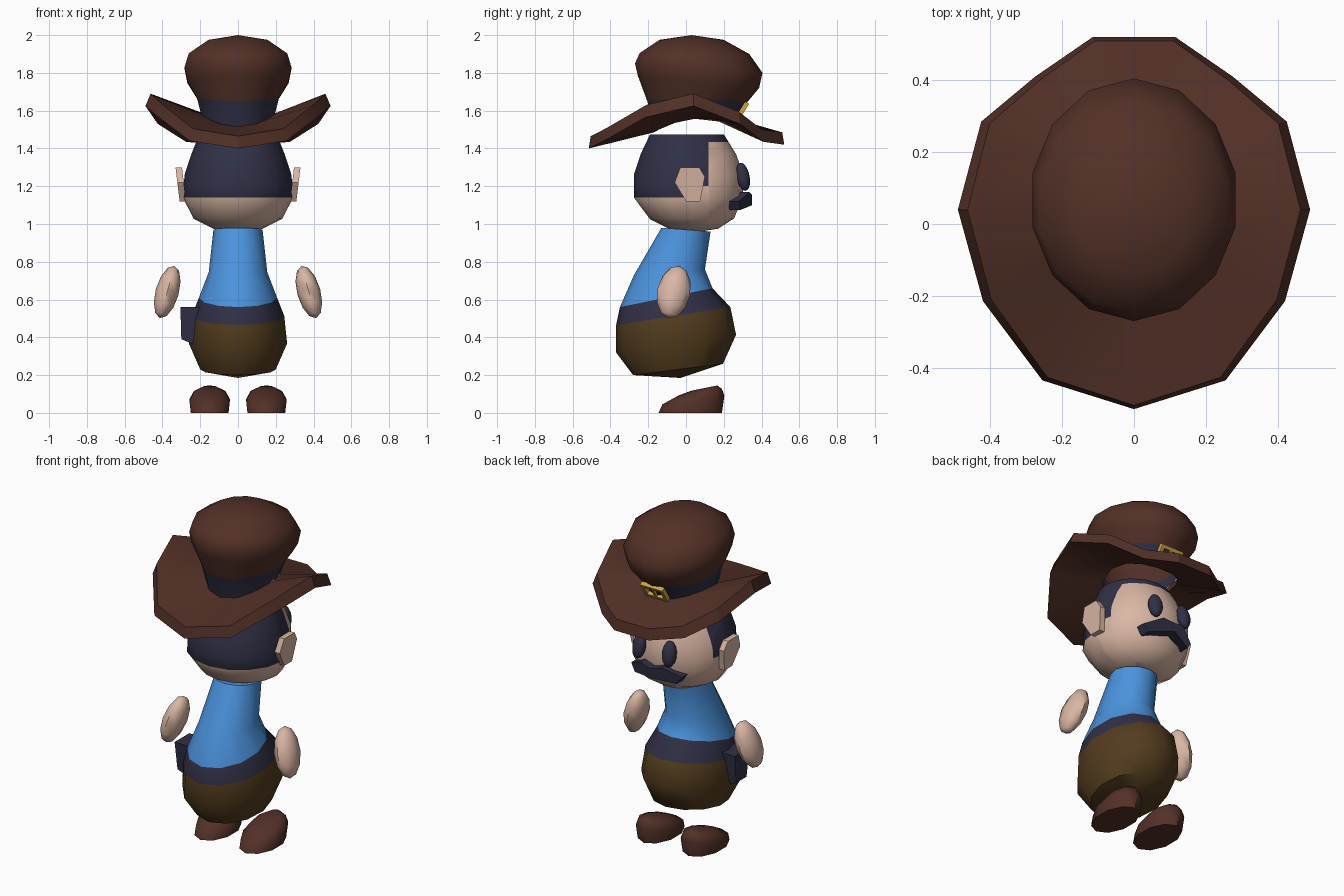
import bpy, bmesh, math
from mathutils import Vector, Matrix

if "Cube" in bpy.data.objects:
    bpy.data.objects.remove(bpy.data.objects["Cube"])

def material(name, color):
    m = bpy.data.materials.new(name)
    m.diffuse_color = (*color, 1)
    m.use_nodes = True
    m.node_tree.nodes["Principled BSDF"].inputs["Base Color"].default_value = m.diffuse_color
    return m

BROWN = material("leather brown", (0.085, 0.030, 0.020))
NAVY = material("dark navy", (0.030, 0.030, 0.062))
SKIN = material("skin", (0.70, 0.47, 0.37))
BLUE = material("shirt blue", (0.07, 0.29, 0.72))
OLIVE = material("trouser brown", (0.085, 0.045, 0.013))
GOLD = material("buckle gold", (0.62, 0.38, 0.06))

def finish(bm, name, mats, smooth=True, rule=None, angle=35):
    bmesh.ops.recalc_face_normals(bm, faces=bm.faces[:])
    if rule:
        for f in bm.faces:
            f.material_index = rule(f)
    me = bpy.data.meshes.new(name)
    bm.to_mesh(me)
    bm.free()
    ob = bpy.data.objects.new(name, me)
    bpy.context.collection.objects.link(ob)
    for m in mats:
        me.materials.append(m)
    if smooth:
        bpy.ops.object.select_all(action='DESELECT')
        ob.select_set(True)
        bpy.context.view_layer.objects.active = ob
        bpy.ops.object.shade_smooth_by_angle(angle=math.radians(angle))
    return ob

def ring_point(ring, a):
    """Point on a tilted ellipse: back y/z, front y/z, half width, side rise."""
    yb, zb, yf, zf, hw = ring[:5]
    rise = ring[5] if len(ring) > 5 else 0
    t = (math.cos(a) + 1) / 2
    return Vector((hw * math.sin(a), yb + (yf - yb) * t,
                   zb + (zf - zb) * t + rise * math.sin(a) ** 2))

def bridge(bm, r0, r1, tag=0):
    n = len(r0)
    for i in range(n):
        j = (i + 1) % n
        bm.faces.new((r0[i], r0[j], r1[j], r1[i])).material_index = tag

def loft(rings, n=12, bottom=None, top=None, tags=None, dx=0):
    """bottom/top: None = open, 'cap' = flat, (y, z) = pole."""
    bm = bmesh.new()
    vs = [[bm.verts.new(ring_point(r, 2 * math.pi * i / n) + Vector((dx, 0, 0)))
           for i in range(n)] for r in rings]
    for k in range(len(vs) - 1):
        bridge(bm, vs[k], vs[k + 1], tags[k] if tags else 0)
    for end, ring, k in ((bottom, vs[0], 0), (top, vs[-1], -1)):
        tag = tags[k] if tags else 0
        if end == 'cap':
            bm.faces.new(ring).material_index = tag
        elif end:
            p = bm.verts.new((dx, *end))
            for i in range(n):
                bm.faces.new((ring[i], ring[(i + 1) % n], p)).material_index = tag
    return bm

def prism(front, back):
    """Solid between two matching outlines."""
    bm = bmesh.new()
    a = [bm.verts.new(p) for p in front]
    b = [bm.verts.new(p) for p in back]
    bm.faces.new(a)
    bm.faces.new(b)
    bridge(bm, a, b)
    return bm

def ellipsoid(name, loc, size, rot, mat, u=10, v=7):
    bm = bmesh.new()
    m = Matrix.Translation(loc)
    for axis, ang in rot:
        m = m @ Matrix.Rotation(ang, 4, axis)
    bmesh.ops.create_uvsphere(bm, u_segments=u, v_segments=v, radius=1,
                              matrix=m @ Matrix.Diagonal((*size, 1)))
    return finish(bm, name, [mat], angle=60)

# Body: trousers, belt and shirt in one lofted form
body = loft([(-.28, .20, .196, .26, .20), (-.37, .32, .265, .414, .26),
             (-.37, .465, .235, .56, .245), (-.35, .56, .14, .66, .207),
             (-.275, .73, .10, .76, .155), (-.13, .98, .13, .96, .13)],
            bottom=(-.03, .185), top='cap', tags=[0, 0, 1, 2, 2])
finish(body, "body", [OLIVE, NAVY, BLUE], angle=50)

# Head with hair area cut in along straight lines
head = loft([(-.09, .975, .17, .975, .13), (-.19, 1.025, .255, 1.03, .235),
             (-.276, 1.14, .30, 1.14, .292), (-.276, 1.26, .305, 1.26, .283),
             (-.24, 1.37, .265, 1.37, .247), (-.19, 1.475, .20, 1.475, .205)],
            n=16, bottom=(.04, .955), top='cap')
for co, no in (((0, 0, 1.2), (0, 0, 1)), ((0, 0, 1.435), (0, 0, 1)),
               ((0, .02, 0), (0, 1, 0)), ((0, .12, 0), (0, 1, 0))):
    bmesh.ops.bisect_plane(head, geom=head.verts[:] + head.edges[:] + head.faces[:],
                           plane_co=co, plane_no=no)

def hair(f):
    c = f.calc_center_median()
    return int(c.z > 1.435 or (c.z > 1.2 and c.y < .12) or (c.z > 1.14 and c.y < .02))
finish(head, "head", [SKIN, NAVY], rule=hair, angle=50)

# Hat crown with band
base = (-.17, 1.515, .27, 1.55, .20, .055)
crown = loft([base, (-.205, 1.65, .32, 1.64, .222, .02), (-.255, 1.785, .387, 1.72, .275),
              (-.27, 1.85, .405, 1.80, .29), (-.245, 1.905, .335, 1.90, .268),
              (-.14, 1.975, .20, 1.975, .16)],
             n=14, top=(.03, 2.0), tags=[1, 0, 0, 0, 0])
finish(crown, "hat_crown", [BROWN, NAVY], angle=50)

# Hat brim: saddle-shaped ring with thickness
half = [(.115, .52, 1.42), (.275, .41, 1.435), (.425, .285, 1.53), (.49, .04, 1.625),
        (.42, -.215, 1.565), (.255, -.435, 1.44), (0, -.515, 1.40)]
outline = half + [(-x, y, z) for x, y, z in reversed(half[:-1])]
brim = bmesh.new()
loops = [[], [], [], []]
for x, y, z in outline:
    inner = ring_point(base, math.atan2(x / .2, (y - .05) / .22))
    for loop, p in zip(loops, ((x, y, z), (x * .945, y * .98, z + .065), inner,
                               inner - Vector((0, 0, .03)))):
        loop.append(brim.verts.new(p))
for k in range(4):
    bridge(brim, loops[k], loops[(k + 1) % 4])
finish(brim, "hat_brim", [BROWN], angle=30)

# Buckle frame on the hat band
buckle = bmesh.new()
tilt = Matrix.Translation((0, .297, 1.60)) @ Matrix.Rotation(math.radians(-32), 4, 'X')
for x, z, w, h in ((0, .04, .15, .02), (0, -.04, .15, .02),
                   (.065, 0, .02, .1), (-.065, 0, .02, .1), (0, 0, .015, .08)):
    bmesh.ops.create_cube(buckle, size=1, matrix=tilt @ Matrix.Translation((x, 0, z))
                          @ Matrix.Diagonal((w, .025, h, 1)))
finish(buckle, "hat_buckle", [GOLD], smooth=False)

# Moustache bent around the face
half = [(0, .35, 1.155), (.07, .335, 1.17), (.17, .28, 1.12), (.14, .29, 1.075), (0, .35, 1.10)]
front = half + [(-x, y, z) for x, y, z in reversed(half[1:4])]
# centre-bottom is already last in the half, so the mirror continues from it
finish(prism(front, [(x, y - .06, z) for x, y, z in front]), "moustache", [NAVY], smooth=False)

# Holster on the belt
top = [(-.305, -.17, .56), (-.205, -.17, .56), (-.205, -.03, .56), (-.305, -.03, .56)]
low = [(-.30, -.15, .39), (-.24, -.15, .365), (-.24, -.05, .365), (-.30, -.05, .39)]
finish(prism(top, low), "holster", [NAVY], smooth=False)

# Paired parts
ear = [(-.03, 1.30), (.07, 1.30), (.10, 1.25), (.075, 1.12), (0, 1.12), (-.06, 1.22)]
for s, side in ((1, "right"), (-1, "left")):
    ellipsoid(side + "_eye", (s * .10, .302, 1.25), (.042, .036, .076),
              [('Z', -s * .3), ('X', .2)], NAVY)
    ellipsoid(side + "_hand", (s * .375, -.065, .64), (.062, .088, .146),
              [('Y', -s * .27), ('X', -.2)], SKIN, u=8, v=6)

    def ear_x(z):
        return .287 + (z - 1.12) * .12
    finish(prism([(s * (ear_x(z) + .022), y, z) for y, z in ear],
                 [(s * (ear_x(z) - .012), y, z) for y, z in ear]),
           side + "_ear", [SKIN], smooth=False)

    shoe = loft([(-.145, 0, .19, 0, .105), (-.125, .045, .203, .09, .112),
                 (-.04, .092, .19, .128, .088), (.03, .118, .165, .145, .045)],
                n=10, bottom='cap', top='cap', dx=s * .15)
    finish(shoe, side + "_shoe", [BROWN], angle=50)
